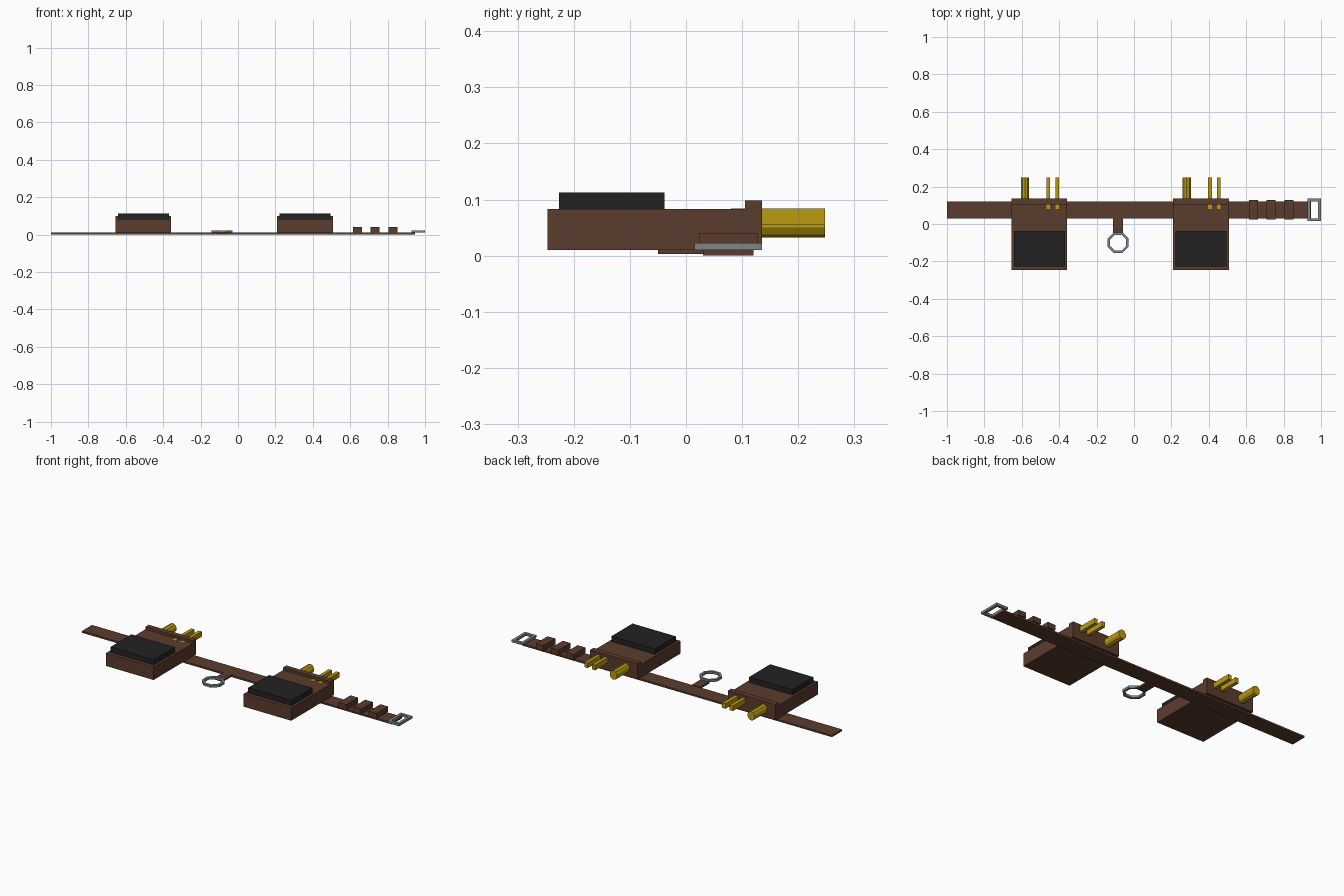
import bpy, bmesh, math
from mathutils import Matrix

cube = bpy.data.objects.get("Cube")
if cube:
    bpy.data.objects.remove(cube, do_unlink=True)


def material(name, rgb):
    m = bpy.data.materials.new(name)
    m.use_nodes = True
    m.diffuse_color = (*rgb, 1)
    m.node_tree.nodes["Principled BSDF"].inputs["Base Color"].default_value = (*rgb, 1)
    return m


LEATHER = material("brown leather", (0.105, 0.045, 0.027))
BLACK = material("black flap", (0.016, 0.016, 0.016))
BRASS = material("yellow brass", (0.5, 0.33, 0.005))
STEEL = material("grey steel", (0.21, 0.235, 0.25))


def finish(name, bm, mat):
    bmesh.ops.recalc_face_normals(bm, faces=bm.faces)
    mesh = bpy.data.meshes.new(name)
    bm.to_mesh(mesh)
    bm.free()
    mesh.materials.append(mat)
    ob = bpy.data.objects.new(name, mesh)
    bpy.context.collection.objects.link(ob)
    return ob


def box(name, mat, x, y, z):
    """Box from (min, max) pairs."""
    bm = bmesh.new()
    size = [b - a for a, b in (x, y, z)]
    mid = [(a + b) / 2 for a, b in (x, y, z)]
    bmesh.ops.create_cube(bm, size=1, matrix=Matrix.Translation(mid) @ Matrix.Diagonal((*size, 1)))
    return finish(name, bm, mat)


def frame(name, mat, outer, inner, z):
    """Flat closed loop between two matching outlines."""
    bm = bmesh.new()
    rings = [[bm.verts.new((x, y, h)) for x, y in loop]
             for loop, h in ((outer, z[0]), (outer, z[1]), (inner, z[1]), (inner, z[0]))]
    n = len(outer)
    for r in range(4):
        a, b = rings[r], rings[(r + 1) % 4]
        for i in range(n):
            j = (i + 1) % n
            bm.faces.new((a[i], a[j], b[j], b[i]))
    return finish(name, bm, mat)


def octagon(cx, cy, r):
    angles = [math.pi / 8 + i * math.pi / 4 for i in range(8)]
    return [(cx + r * math.cos(a), cy + r * math.sin(a)) for a in angles]


def rectangle(x, y):
    return [(x[0], y[0]), (x[1], y[0]), (x[1], y[1]), (x[0], y[1])]


def rod(name, mat, x, y, z, rx, rz):
    """Ten-sided rod lying along y."""
    bm = bmesh.new()
    place = (Matrix.Translation((x, sum(y) / 2, z)) @ Matrix.Diagonal((rx, 1, rz, 1))
             @ Matrix.Rotation(math.pi / 2, 4, 'X'))
    bmesh.ops.create_cone(bm, cap_ends=True, segments=10, radius1=1, radius2=1,
                          depth=y[1] - y[0], matrix=place)
    return finish(name, bm, mat)


# Strap
box("belt_strap", LEATHER, (-1, 0.945), (0.03, 0.12), (0, 0.01))

# Pouches with flap, raised rear lip and brass tools
for side, cx in (("right", -0.506), ("left", 0.358)):
    box(side + "_pouch", LEATHER, (cx - 0.149, cx + 0.149), (-0.247, 0.135), (0.01, 0.083))
    box(side + "_pouch_lip", LEATHER, (cx - 0.149, cx + 0.149), (0.105, 0.135), (0.08, 0.098))
    box(side + "_pouch_flap", BLACK, (cx - 0.136, cx + 0.136), (-0.226, -0.038), (0.08, 0.113))
    rod(side + "_brass_rod", BRASS, cx - 0.076, (0.1, 0.248), 0.0578, 0.023, 0.0258)
    for i, dx in enumerate((0.048, 0.095)):
        box(f"{side}_brass_bar_{i + 1}", BRASS, (cx + dx - 0.01, cx + dx + 0.01),
            (0.08, 0.248), (0.055, 0.084))

# Belt loops
for i, x in enumerate((0.64, 0.733, 0.828)):
    box(f"belt_loop_{i + 1}", LEATHER, (x - 0.024, x + 0.024), (0.023, 0.128), (0.01, 0.04))

# Hanging ring on its tab
box("ring_tab", LEATHER, (-0.112, -0.06), (-0.05, 0.035), (0.003, 0.013))
frame("hanging_ring", STEEL, octagon(-0.085, -0.1, 0.06), octagon(-0.085, -0.1, 0.046), (0.01, 0.023))

# Buckle
frame("buckle_frame", STEEL, rectangle((0.927, 1), (0.015, 0.135)),
      rectangle((0.943, 0.984), (0.03, 0.12)), (0.01, 0.023))
